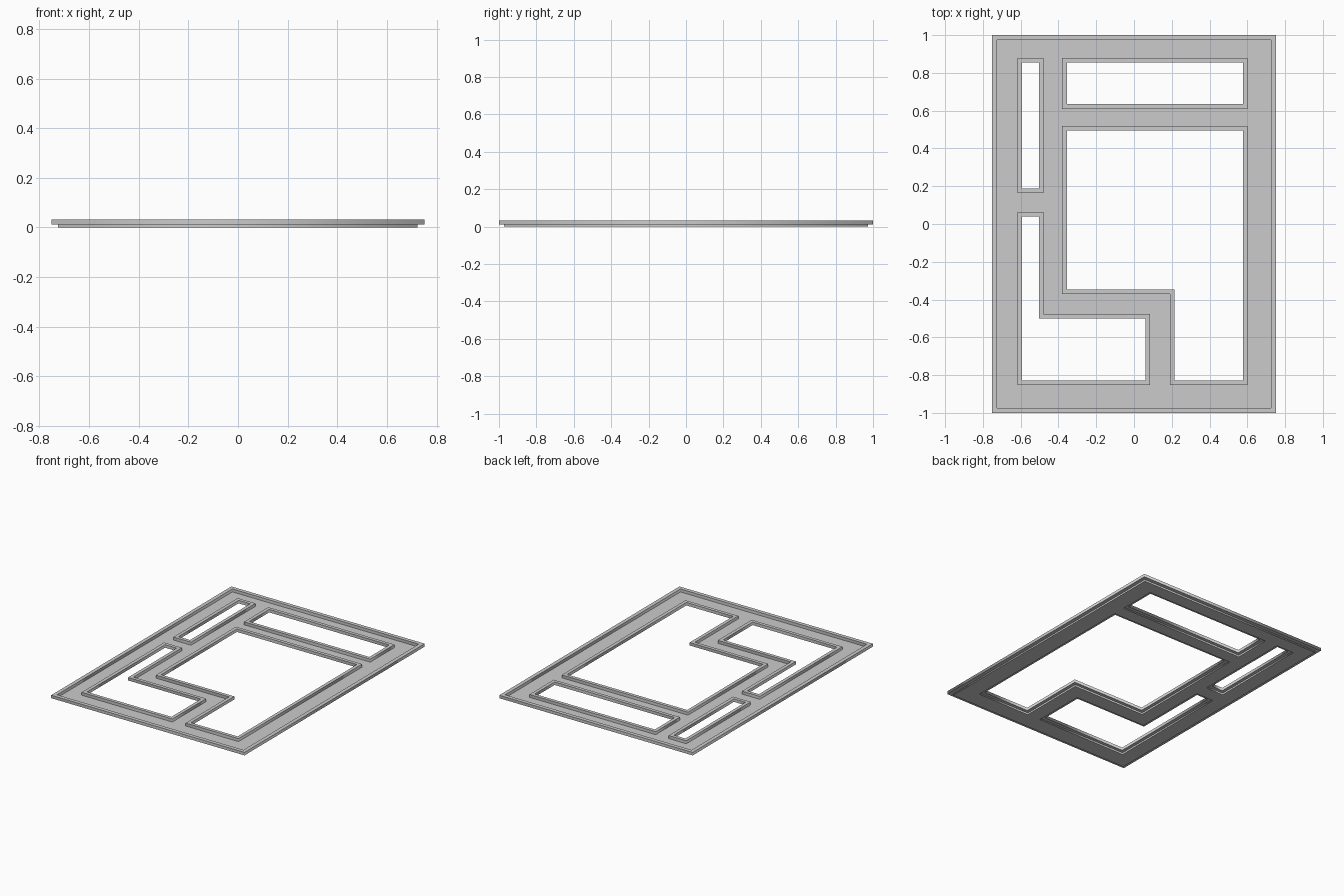
import bpy
from mathutils import Vector

if "Cube" in bpy.data.objects:
    bpy.data.objects.remove(bpy.data.objects["Cube"])

FLOOR_TOP, TOP = 0.011, 0.032


def rect(x0, x1, y0, y1):
    return [(x0, y0), (x1, y0), (x1, y1), (x0, y1)]


def inset(loop, t):
    """Shift a right-angled counter-clockwise loop inwards by t."""
    out = []
    for i, p in enumerate(loop):
        p = Vector(p)
        a = (p - Vector(loop[i - 1])).normalized()
        b = (Vector(loop[(i + 1) % len(loop)]) - p).normalized()
        n = Vector((-a.y - b.y, a.x + b.x))
        out.append(tuple(p + n * t))
    return out


def slab(name, loops, z0, z1):
    """Filled flat outline with holes, given thickness, as a mesh object."""
    cu = bpy.data.curves.new(name, 'CURVE')
    cu.dimensions = '2D'
    cu.fill_mode = 'BOTH'
    cu.extrude = (z1 - z0) / 2
    for loop in loops:
        sp = cu.splines.new('POLY')
        sp.points.add(len(loop) - 1)
        for pt, (x, y) in zip(sp.points, loop):
            pt.co = (x, y, 0, 1)
        sp.use_cyclic_u = True
    ob = bpy.data.objects.new(name, cu)
    bpy.context.collection.objects.link(ob)
    ob.location.z = (z0 + z1) / 2
    bpy.ops.object.select_all(action='DESELECT')
    ob.select_set(True)
    bpy.context.view_layer.objects.active = ob
    bpy.ops.object.convert(target='MESH')


# Outlines of the floor plate and its openings
outer = rect(-0.725, 0.724, -0.973, 0.973)
openings = {
    "narrow_opening_wall": rect(-0.618, -0.48, 0.164, 0.879),
    "wide_opening_wall": rect(-0.38, 0.601, 0.61, 0.879),
    "large_opening_wall": [(0.19, -0.852), (0.601, -0.852), (0.601, 0.52),
                           (-0.38, 0.52), (-0.38, -0.37), (0.19, -0.37)],
    "corner_opening_wall": [(-0.618, -0.852), (0.086, -0.852), (0.086, -0.476),
                            (-0.48, -0.476), (-0.48, 0.063), (-0.618, 0.063)],
}

# Thin floor plate
slab("floor_plate", [outer, *openings.values()], 0, FLOOR_TOP)

# Outer rim, overhanging the plate
slab("outer_rim", [inset(outer, -0.027), outer], FLOOR_TOP, TOP)

# Raised walls overhanging each opening
for name, loop in openings.items():
    slab(name, [loop, inset(loop, 0.024)], FLOOR_TOP, TOP)
